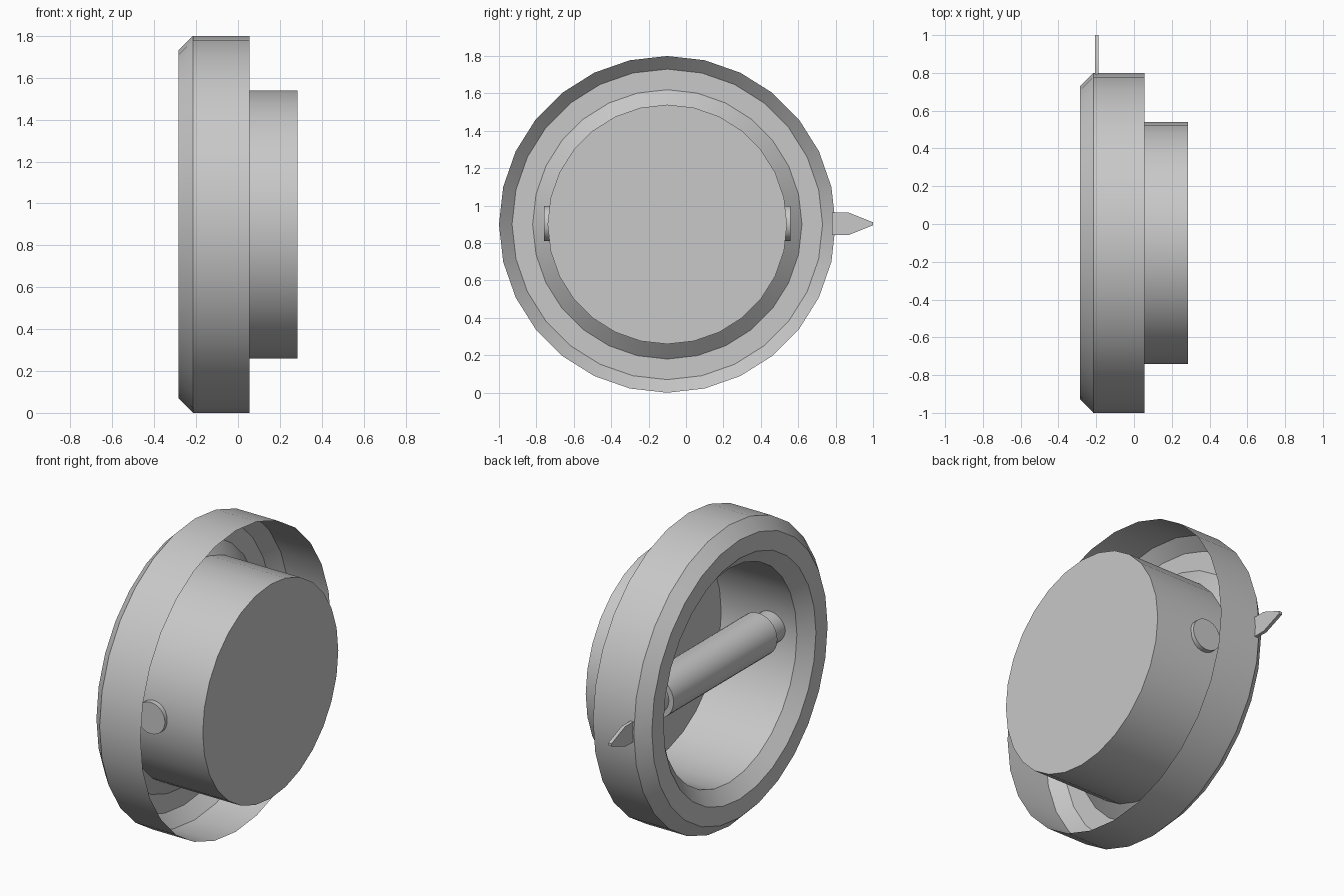
import bpy, bmesh, math
from mathutils import Matrix, Vector

cube = bpy.data.objects.get("Cube")
if cube:
    bpy.data.objects.remove(cube)

CENTRE = Vector((0, -0.1, 0.9))
BAR_X = -0.045

grey = bpy.data.materials.new("light_grey")
grey.use_nodes = True
COLOUR = (0.58, 0.58, 0.58, 1)
grey.diffuse_color = COLOUR
grey.node_tree.nodes["Principled BSDF"].inputs["Base Color"].default_value = COLOUR


def finish(name, bm):
    bmesh.ops.recalc_face_normals(bm, faces=bm.faces)
    mesh = bpy.data.meshes.new(name)
    bm.to_mesh(mesh)
    bm.free()
    mesh.materials.append(grey)
    obj = bpy.data.objects.new(name, mesh)
    bpy.context.collection.objects.link(obj)
    bpy.ops.object.select_all(action='DESELECT')
    obj.select_set(True)
    bpy.context.view_layer.objects.active = obj
    bpy.ops.object.shade_smooth_by_angle(angle=math.radians(30))
    return obj


def lathe(name, profile, axis, origin, sides):
    """Revolve (distance along axis, radius) points; a zero radius closes the end."""
    bm = bmesh.new()
    side = Vector((0, 0, 1))
    rings = []
    for along, radius in profile:
        base = origin + axis * along
        if radius == 0:
            rings.append([bm.verts.new(base)] * sides)
            continue
        rings.append([bm.verts.new(base + Matrix.Rotation(math.tau * i / sides, 3, axis) @ side * radius)
                      for i in range(sides)])
    for a, b in zip(rings, rings[1:]):
        for i in range(sides):
            j = (i + 1) % sides
            corners = list(dict.fromkeys((a[i], a[j], b[j], b[i])))
            bm.faces.new(corners)
    # Merge the fans at the closed ends into flat caps
    bmesh.ops.dissolve_limit(bm, angle_limit=0.001, verts=bm.verts, edges=bm.edges)
    return finish(name, bm)


# Thin folded shell: outer rim, chamfer, flat lip, inner chamfer and closed cup
lathe("rim_and_cup",
      [(0.055, 0.9), (-0.215, 0.9), (-0.285, 0.83), (-0.285, 0.72),
       (-0.215, 0.64), (0.285, 0.64), (0.285, 0)],
      Vector((1, 0, 0)), CENTRE, 28)

# Cross bar with narrow ends that poke through the cup wall
lathe("cross_bar",
      [(-0.66, 0), (-0.66, 0.094), (-0.52, 0.094), (-0.52, 0.125),
       (0.46, 0.125), (0.46, 0.094), (0.66, 0.094), (0.66, 0)],
      Vector((0, 1, 0)), Vector((BAR_X, CENTRE.y, 0.905)), 28)

# Flat pointed tab on the rim
bm = bmesh.new()
half = [(0.78, 0.06), (0.87, 0.06), (1.0, 0.008)]
outline = half + [(y, -z) for y, z in reversed(half)]
face = bm.faces.new([bm.verts.new((-0.207, y, 0.903 + z)) for y, z in outline])
moved = bmesh.ops.extrude_face_region(bm, geom=[face])["geom"]
bmesh.ops.translate(bm, vec=(0.02, 0, 0),
                    verts=[v for v in moved if isinstance(v, bmesh.types.BMVert)])
finish("pointer_tab", bm)
